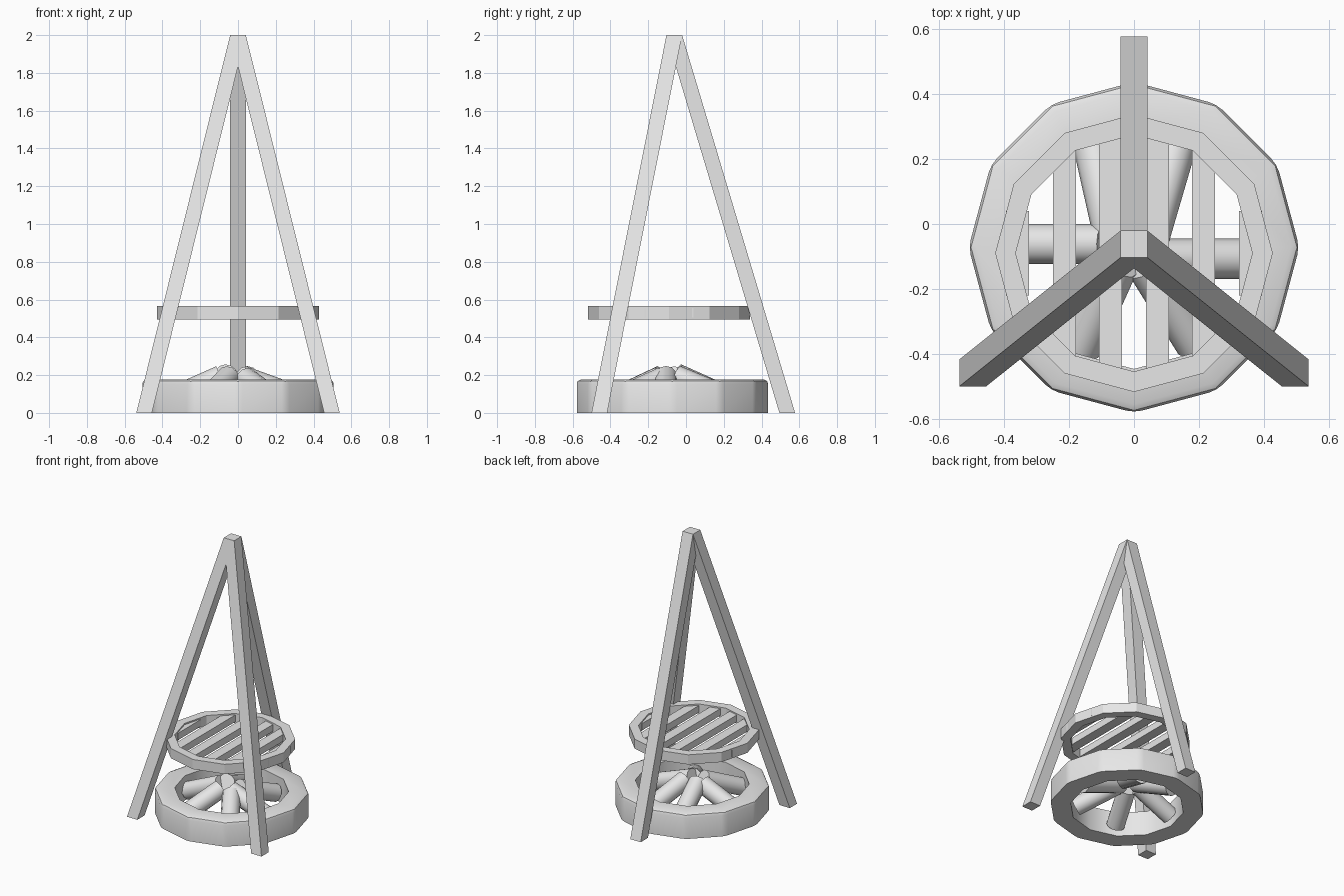
import bpy, bmesh, math
from mathutils import Vector, Matrix

cube = bpy.data.objects.get("Cube")
if cube:
    bpy.data.objects.remove(cube, do_unlink=True)

grey = bpy.data.materials.new("plain_grey")
grey.use_nodes = True
colour = (0.8, 0.8, 0.8, 1)
grey.diffuse_color = colour
grey.node_tree.nodes["Principled BSDF"].inputs["Base Color"].default_value = colour


def finish(name, bm, smooth=None):
    bmesh.ops.recalc_face_normals(bm, faces=bm.faces)
    mesh = bpy.data.meshes.new(name)
    bm.to_mesh(mesh)
    bm.free()
    mesh.materials.append(grey)
    obj = bpy.data.objects.new(name, mesh)
    bpy.context.collection.objects.link(obj)
    if smooth:
        bpy.ops.object.select_all(action='DESELECT')
        obj.select_set(True)
        bpy.context.view_layer.objects.active = obj
        bpy.ops.object.shade_smooth_by_angle(angle=math.radians(smooth))
    return obj


def ring_mesh(outer, inner, low, high, centre_y, sides=12):
    """Polygonal ring with a rectangular cross-section."""
    bm = bmesh.new()
    profile = [(outer, low), (outer, high), (inner, high), (inner, low)]
    loops = []
    for i in range(sides):
        a = math.tau * i / sides
        loops.append([bm.verts.new((r * math.cos(a), centre_y + r * math.sin(a), z))
                      for r, z in profile])
    for i in range(sides):
        a, b = loops[i], loops[(i + 1) % sides]
        for j in range(4):
            k = (j + 1) % 4
            bm.faces.new((a[j], b[j], b[k], a[k]))
    return bm


def beam(name, bottom, top, size):
    """Slanted square post cut level at both ends."""
    bm = bmesh.new()
    bmesh.ops.create_cube(bm, size=1)
    for v in bm.verts:
        base = Vector(top if v.co.z > 0 else bottom)
        v.co = base + Vector((v.co.x * size, v.co.y * size, 0))
    return finish(name, bm)


def log(name, outer, inner, radius=0.062):
    outer, inner = Vector(outer), Vector(inner)
    axis = inner - outer
    bm = bmesh.new()
    turn = axis.to_track_quat('Z', 'Y').to_matrix().to_4x4()
    bmesh.ops.create_cone(bm, cap_ends=True, segments=12, radius1=radius, radius2=radius,
                          depth=axis.length,
                          matrix=Matrix.Translation((outer + inner) / 2) @ turn)
    return finish(name, bm, 35)


# Tripod legs meeting at the top
apex = (0, -0.062, 2)
beam("back_leg", (0, 0.536, 0), apex, 0.083)
for side, s in (("left", 1), ("right", -1)):
    beam("front_leg_" + side, (s * 0.497, -0.459, 0), apex, 0.083)

# Fire ring with softened outer and upper edges
bm = ring_mesh(0.51, 0.375, 0, 0.177, -0.072)
outside = [e for e in bm.edges
           if all(math.hypot(v.co.x, v.co.y + 0.072) > 0.45 for v in e.verts)
           and any(v.co.z > 0.1 for v in e.verts)]
bmesh.ops.bevel(bm, geom=outside, offset=0.025, segments=2, profile=0.5, affect='EDGES')
finish("fire_ring", bm, 35)

# Hanging grate: rim and parallel bars
grate_y = -0.09
finish("grate_rim", ring_mesh(0.428, 0.365, 0.495, 0.565, grate_y))
for x, half in ((0.072, 0.365), (0.215, 0.318), (0.36, 0.13)):
    for side, s in (("left", 1), ("right", -1)):
        bm = bmesh.new()
        bmesh.ops.create_cube(bm, size=1)
        bmesh.ops.scale(bm, vec=(0.071, half * 2, 0.05), verts=bm.verts)
        bmesh.ops.translate(bm, vec=(s * x, grate_y, 0.53), verts=bm.verts)
        finish("grate_bar_" + side, bm)

# Firewood leaning in towards the middle: outer end, inner end
firewood = [
    ((0.35, -0.107, 0.07), (0.02, -0.107, 0.19)),
    ((0.13, 0.24, 0.07), (0.045, -0.05, 0.19)),
    ((-0.125, 0.24, 0.07), (-0.06, -0.05, 0.2)),
    ((-0.36, -0.062, 0.07), (-0.09, -0.062, 0.19)),
    ((-0.165, -0.385, 0.07), (-0.05, -0.13, 0.19)),
    ((0.19, -0.37, 0.07), (0.04, -0.13, 0.18)),
]
for outer, inner in firewood:
    log("firewood_log", outer, inner)
